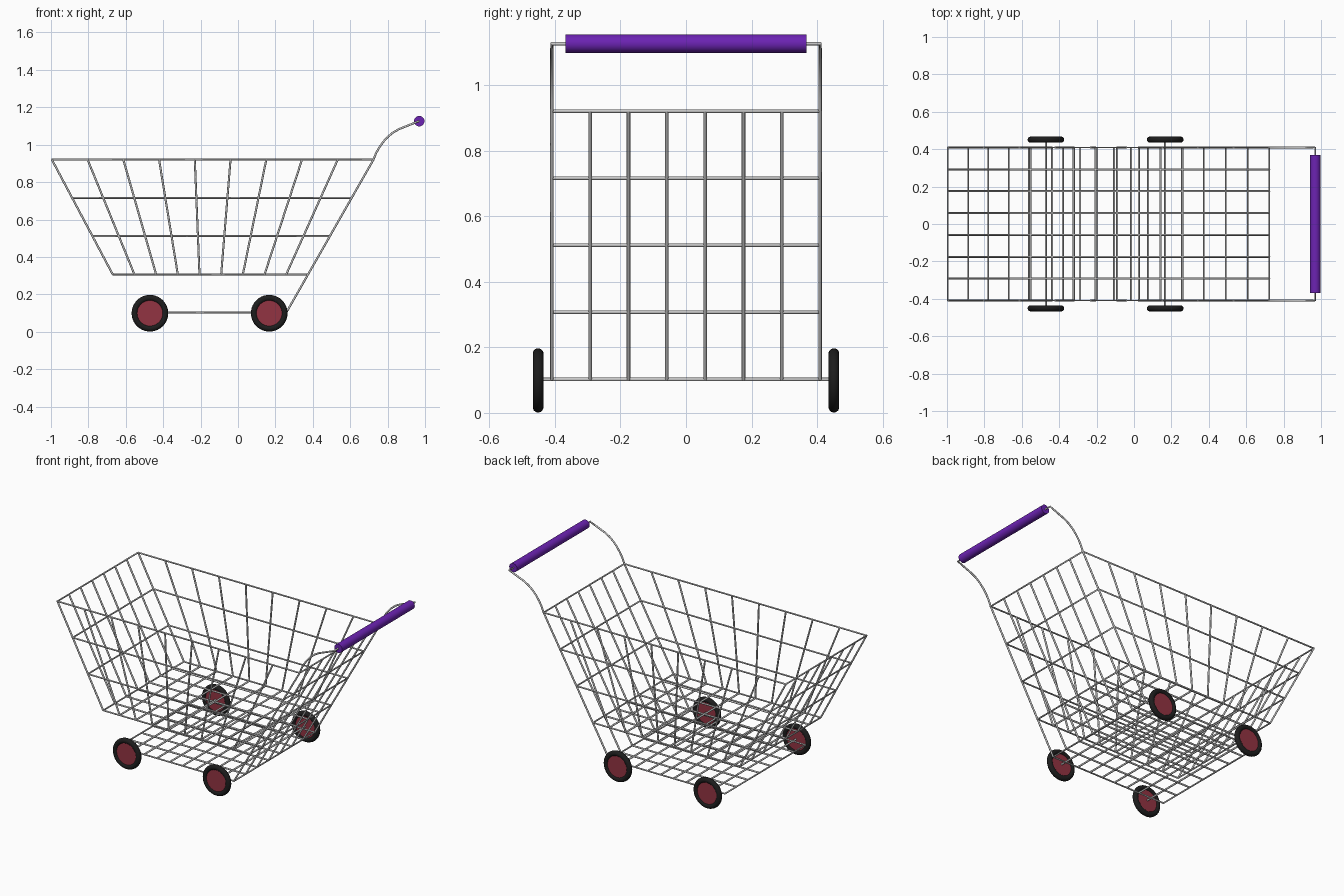
import bpy, math
from mathutils import Vector

if "Cube" in bpy.data.objects:
    bpy.data.objects.remove(bpy.data.objects["Cube"])

R = 0.0055          # wire radius
W = 0.409           # half width
ZT, ZB, ZR = 0.92, 0.307, 0.102   # rim, basket floor, lower rack heights
XF_T, XF_B = -0.995, -0.67        # front (nose) end at rim and floor
XB_T, XB_B, XB_R = 0.724, 0.374, 0.258  # handle end at rim, floor, rack
XF_R = -0.562
NX, NY = 9, 7


def material(name, rgb):
    m = bpy.data.materials.new(name)
    m.diffuse_color = (*rgb, 1)
    m.use_nodes = True
    m.node_tree.nodes["Principled BSDF"].inputs["Base Color"].default_value = m.diffuse_color
    return m


def lerp(a, b, t):
    return a + (b - a) * t


def wires(name, paths, closed=False):
    """Round wires following each list of points, as one mesh object."""
    cu = bpy.data.curves.new(name, 'CURVE')
    cu.dimensions = '3D'
    cu.bevel_depth = R
    cu.bevel_resolution = 2
    cu.use_fill_caps = True
    for pts in paths:
        s = cu.splines.new('POLY')
        s.points.add(len(pts) - 1)
        for p, co in zip(s.points, pts):
            p.co = (*co, 1)
        s.use_cyclic_u = closed
    ob = bpy.data.objects.new(name, cu)
    bpy.context.collection.objects.link(ob)
    bpy.ops.object.select_all(action='DESELECT')
    ob.select_set(True)
    bpy.context.view_layer.objects.active = ob
    bpy.ops.object.convert(target='MESH')
    bpy.ops.object.shade_smooth_by_angle(angle=math.radians(50))
    return bpy.context.object


def finish(name, mat):
    ob = bpy.context.object
    ob.name = name
    ob.data.materials.append(mat)
    bpy.ops.object.shade_smooth_by_angle(angle=math.radians(40))
    return ob


ys = [lerp(-W, W, k / NY) for k in range(NY + 1)]

# Horizontal hoops around the basket
hoops = []
for k in range(4):
    t = k / 3
    x0, x1, z = lerp(XF_T, XF_B, t), lerp(XB_T, XB_B, t), lerp(ZT, ZB, t)
    hoops.append([(x0, -W, z), (x1, -W, z), (x1, W, z), (x0, W, z)])
wires("basket_hoops", hoops, True)

# Fanned side wires
wires("basket_side_wires", [
    [(lerp(XF_T, XB_T, k / NX), y, ZT), (lerp(XF_B, XB_B, k / NX), y, ZB)]
    for y in (-W, W) for k in range(1, NX)])

# Nose panel and floor lengthwise wires
wires("basket_nose_wires", [[(XF_T, y, ZT), (XF_B, y, ZB)] for y in ys])
wires("basket_floor_long_wires", [[(XF_B, y, ZB), (XB_B, y, ZB)] for y in ys[1:-1]])
wires("basket_floor_cross_wires", [
    [(lerp(XF_B, XB_B, k / NX), -W, ZB), (lerp(XF_B, XB_B, k / NX), W, ZB)]
    for k in range(1, NX)])

# Handle-end panel running down to the lower rack
wires("back_panel_wires", [[(XB_T, y, ZT), (XB_R, y, ZR)] for y in ys[1:-1]])

# Lower rack
wires("rack_frame", [[(XF_R, -W, ZR), (XB_R, -W, ZR), (XB_R, W, ZR), (XF_R, W, ZR)]], True)
wires("rack_long_wires", [[(XF_R, y, ZR), (XB_R, y, ZR)] for y in ys[1:-1]])
rack_x = [lerp(XF_R, XB_R, k / NX) for k in range(1, NX)]
wires("rack_cross_wires", [[(x, -W, ZR), (x, W, ZR)] for x in rack_x[1:-1]])
axles = (rack_x[0], rack_x[-1])
wires("axles", [[(x, -0.455, ZR), (x, 0.455, ZR)] for x in axles])

# Handle frame: up the back corners, curving out to the grip bar
bend = [(XB_R, ZR), (XB_T, ZT), (0.738, 0.955), (0.757, 0.988), (0.778, 1.017),
        (0.802, 1.043), (0.83, 1.066), (0.862, 1.084), (0.915, 1.105), (0.968, 1.126)]
wires("handle_frame", [[(x, -W, z) for x, z in bend] + [(x, W, z) for x, z in reversed(bend)]])

# Grip
bpy.ops.mesh.primitive_cylinder_add(vertices=32, radius=0.028, depth=0.736,
                                    location=(0.969, 0, 1.126), rotation=(math.pi / 2, 0, 0))
finish("handle_grip", material("purple", (0.15, 0.017, 0.45)))

# Wheels
rubber = material("rubber", (0.012, 0.012, 0.012))
red = material("hub_red", (0.29, 0.033, 0.055))
for end, x in zip(("front", "rear"), axles):
    for side, y in (("right", -0.451), ("left", 0.451)):
        bpy.ops.mesh.primitive_torus_add(major_segments=40, minor_segments=14,
                                         major_radius=0.0815, minor_radius=0.0165,
                                         location=(x, y, 0.099), rotation=(math.pi / 2, 0, 0))
        finish(f"{end}_{side}_tyre", rubber)
        bpy.ops.mesh.primitive_cylinder_add(vertices=40, radius=0.07, depth=0.018,
                                            location=(x, y, 0.099), rotation=(math.pi / 2, 0, 0))
        finish(f"{end}_{side}_hub", red)
